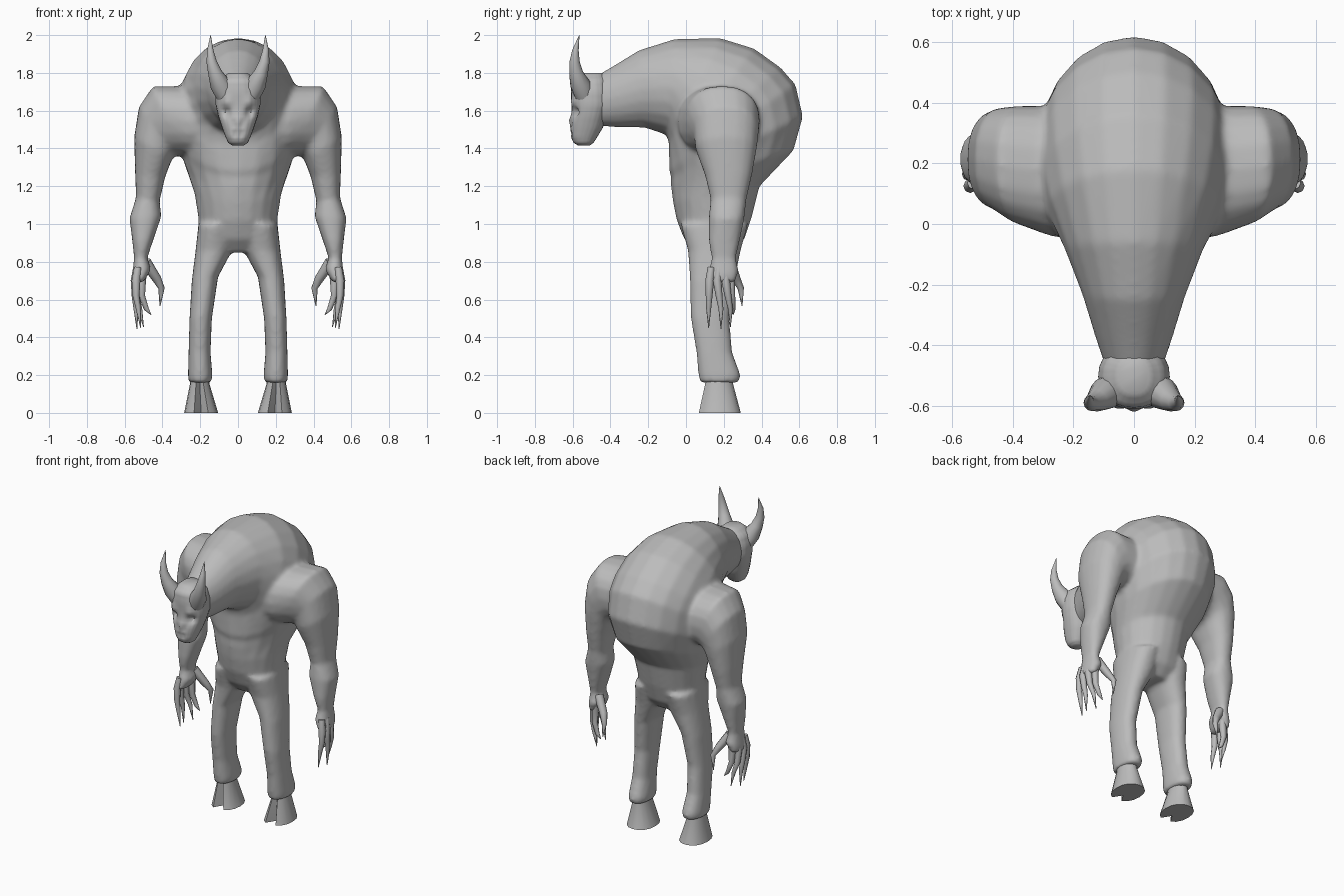
import bpy, bmesh, math
from mathutils import Vector

if "Cube" in bpy.data.objects:
    bpy.data.objects.remove(bpy.data.objects["Cube"], do_unlink=True)

hide = bpy.data.materials.new("grey_hide")
hide.use_nodes = True
hide.diffuse_color = (0.5, 0.5, 0.5, 1)
hide.node_tree.nodes["Principled BSDF"].inputs["Base Color"].default_value = (0.5, 0.5, 0.5, 1)


def ring(a, b, w, power=2.0, n=20):
    """Closed section with one diameter from a to b and half-width vector w."""
    a, b, w = Vector(a), Vector(b), Vector(w)
    def bend(v):
        return math.copysign(abs(v) ** (2 / power), v)
    angles = [math.tau * i / n for i in range(n)]
    return [(a + b) / 2 + (b - a) / 2 * bend(math.cos(t)) + w * bend(math.sin(t)) for t in angles]


def side_ring(ay, az, by, bz, w):
    return ring((0, ay, az), (0, by, bz), (w, 0, 0))


def limb_ring(sx, xi, zi, xo, zo, y0, y1, power=2.3, n=20):
    y = (y0 + y1) / 2
    return ring((sx * xi, y, zi), (sx * xo, y, zo), (0, (y1 - y0) / 2, 0), power, n)


def loft(bm, rings):
    loops = [[bm.verts.new(p) for p in r] for r in rings]
    for lo, hi in zip(loops, loops[1:]):
        for i in range(len(lo)):
            j = (i + 1) % len(lo)
            bm.faces.new((lo[i], lo[j], hi[j], hi[i]))
    bm.faces.new(loops[0][::-1])
    bm.faces.new(loops[-1])


def tube(bm, sx, points, n=8):
    """Tapering tube through (x, y, z, radius) points."""
    path = [Vector((sx * p[0], p[1], p[2])) for p in points]
    rings = []
    for i, p in enumerate(path):
        d = path[min(i + 1, len(path) - 1)] - path[max(i - 1, 0)]
        u = d.cross(Vector((0, 1, 0))).normalized() * points[i][3]
        v = d.cross(u).normalized() * points[i][3]
        rings.append(ring(p - u, p + u, v, n=n))
    loft(bm, rings)


def finish(bm, name, angle=50):
    bmesh.ops.recalc_face_normals(bm, faces=bm.faces)
    mesh = bpy.data.meshes.new(name)
    bm.to_mesh(mesh)
    bm.free()
    mesh.materials.append(hide)
    obj = bpy.data.objects.new(name, mesh)
    bpy.context.collection.objects.link(obj)
    bpy.ops.object.select_all(action="DESELECT")
    obj.select_set(True)
    bpy.context.view_layer.objects.active = obj
    bpy.ops.object.shade_smooth_by_angle(angle=math.radians(angle))
    return obj


# Hunched trunk: from the neck over the hump and down to the hips
trunk = [
    (-.47, 1.52, -.50, 1.77, .09), (-.35, 1.51, -.38, 1.84, .13),
    (-.22, 1.51, -.25, 1.92, .17), (-.10, 1.47, -.06, 1.98, .23),
    (-.09, 1.42, .18, 1.985, .29), (-.09, 1.36, .36, 1.93, .32),
    (-.09, 1.32, .50, 1.83, .33), (-.09, 1.28, .58, 1.74, .325),
    (-.08, 1.25, .62, 1.57, .31), (-.08, 1.20, .57, 1.39, .275),
    (-.07, 1.12, .39, 1.20, .23), (-.05, 1.02, .35, 1.04, .21),
    (-.01, .92, .31, .92, .205), (.05, .85, .25, .85, .12),
]
arm = [
    (.15, 1.38, .15, 1.72, -.06, .38), (.26, 1.36, .29, 1.73, -.04, .39),
    (.31, 1.36, .45, 1.73, .0, .39), (.335, 1.36, .525, 1.62, .04, .385),
    (.35, 1.34, .55, 1.46, .05, .375), (.385, 1.25, .545, 1.27, .10, .35),
    (.415, 1.12, .54, 1.14, .13, .32), (.405, 1.04, .575, 1.03, .12, .31),
    (.45, .91, .56, .91, .12, .285), (.48, .82, .55, .82, .135, .265),
    (.46, .76, .56, .74, .12, .28), (.50, .69, .56, .69, .11, .26),
]
leg = [
    (.01, 1.0, .21, 1.0, -.03, .33), (.03, .86, .225, .86, .01, .29),
    (.105, .72, .245, .70, .02, .26), (.138, .5, .257, .5, .025, .23),
    (.145, .32, .262, .32, .055, .245), (.135, .2, .265, .2, .065, .29),
    (.14, .16, .262, .16, .075, .28),
]
bm = bmesh.new()
loft(bm, [side_ring(*r) for r in trunk])
for sx in (1, -1):
    loft(bm, [limb_ring(sx, *r) for r in arm])
    loft(bm, [limb_ring(sx, *r) for r in leg])
body = finish(bm, "body")
fuse = body.modifiers.new("fuse", "REMESH")
fuse.mode = "VOXEL"
fuse.voxel_size = 0.013
fuse.use_smooth_shade = True
relax = body.modifiers.new("relax", "SMOOTH")
relax.factor = 0.5
relax.iterations = 8

# Head: tapering muzzle with eye sockets, brow, nostrils and mouth pressed in
head = [
    (1.80, -.56, -.44, .05), (1.76, -.605, -.41, .10), (1.70, -.61, -.40, .118),
    (1.63, -.605, -.40, .118), (1.57, -.605, -.42, .105), (1.51, -.612, -.44, .085),
    (1.46, -.61, -.47, .066), (1.43, -.595, -.49, .052), (1.415, -.57, -.51, .03),
]
bm = bmesh.new()
loft(bm, [ring((0, y0, z), (0, y1, z), (w, 0, 0), 2.3, 24) for z, y0, y1, w in head])
bmesh.ops.subdivide_edges(bm, edges=bm.edges[:], cuts=2, use_grid_fill=True)


def bump(co, x, z, size):
    return math.exp(-((abs(co.x) - x) ** 2 + (co.z - z) ** 2) / size ** 2)


for v in bm.verts:
    if v.co.y < -.5:
        v.co.y += (.035 * bump(v.co, .062, 1.595, .022) - .015 * bump(v.co, .06, 1.64, .025)
                   + .012 * bump(v.co, .022, 1.525, .012) - .012 * bump(v.co, 0, 1.55, .025)
                   + .012 * bump(v.co, .015, 1.475, .014))
        v.co.y = max(v.co.y, -.62)
finish(bm, "head", 70)

# Hands: thumb behind, four clawed fingers across
thumb = [(.49, .23, .80, .03), (.43, .265, .71, .024), (.405, .29, .66, .017), (.413, .297, .565, .002)]
fingers = [
    (.54, .125, .515, .12, .45), (.545, .165, .535, .185, .445),
    (.54, .21, .50, .235, .455), (.51, .235, .46, .25, .52),
]
for sx, side in ((1, "left"), (-1, "right")):
    bm = bmesh.new()
    tube(bm, sx, thumb)
    for x, y, tx, ty, tz in fingers:
        tube(bm, sx, [(x - .01, y + .01, .77, .02), (x, y, .70, .023),
                      (x, (y + ty) / 2, .62, .018), ((x + tx) / 2, ty, .55, .013), (tx, ty, tz, .002)])
    finish(bm, side + "_fingers")

    # Horn: thick base sweeping out and up to a point
    bm = bmesh.new()
    tube(bm, sx, [(.06, -.535, 1.67, .05), (.095, -.56, 1.74, .054), (.122, -.582, 1.80, .037),
                  (.14, -.59, 1.86, .027), (.147, -.585, 1.92, .017), (.145, -.565, 2.0, .001)], 12)
    finish(bm, side + "_horn", 70)

    # Cloven hoof: flared cone with a wedge pushed into the front
    bm = bmesh.new()
    loft(bm, [limb_ring(sx, .15, .19, .252, .19, .10, .25, 2, 16),
              limb_ring(sx, .15, .15, .255, .15, .095, .25, 2, 16),
              limb_ring(sx, .105, 0, .285, 0, .06, .29, 2.2, 16)])
    for v in bm.verts:
        if abs(v.co.x) > .19 and abs(v.co.x) < .206 and v.co.y < .15:
            v.co.y += .07 - .25 * v.co.z
    finish(bm, side + "_hoof", 30)
